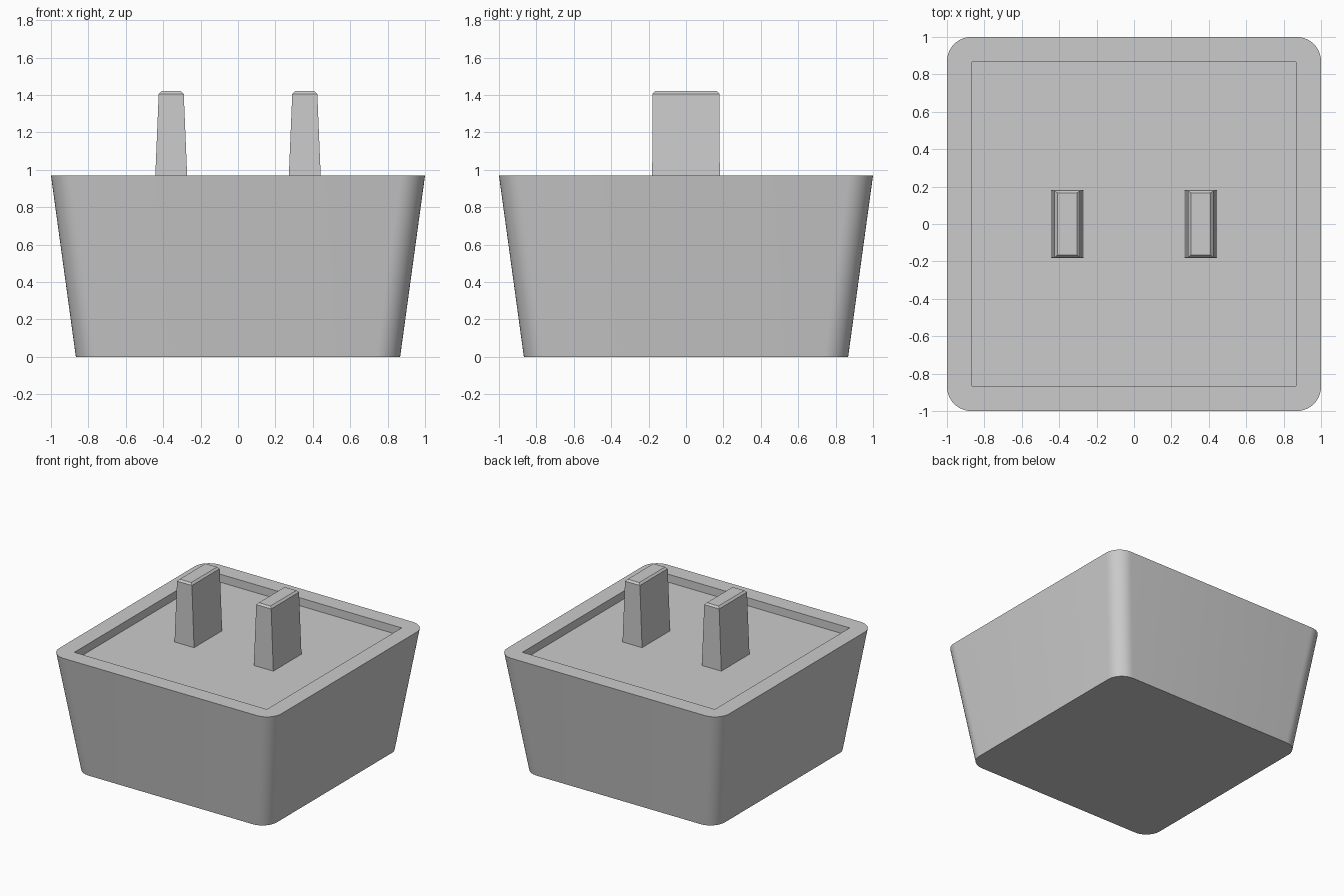
import bpy, bmesh, math

cube = bpy.data.objects.get("Cube")
if cube:
    bpy.data.objects.remove(cube, do_unlink=True)

grey = bpy.data.materials.new("light_grey")
grey.use_nodes = True
colour = (0.6, 0.6, 0.6, 1)
grey.diffuse_color = colour
grey.node_tree.nodes["Principled BSDF"].inputs["Base Color"].default_value = colour


def ring(hx, hy, radius, z, segments):
    """Rounded rectangle outline; zero radius stacks points on each corner."""
    points = []
    for quarter, (sx, sy) in enumerate([(1, 1), (-1, 1), (-1, -1), (1, -1)]):
        for i in range(segments + 1):
            a = math.pi / 2 * (quarter + i / segments)
            points.append((sx * (hx - radius) + radius * math.cos(a),
                           sy * (hy - radius) + radius * math.sin(a), z))
    return points


def loft(name, sections, segments, location=(0, 0, 0)):
    """Skin a stack of (half x, half y, radius, z) outlines and cap both ends."""
    bm = bmesh.new()
    loops = [[bm.verts.new(p) for p in ring(*s, segments)] for s in sections]
    for low, high in zip(loops, loops[1:]):
        for i in range(len(low)):
            j = (i + 1) % len(low)
            bm.faces.new((low[i], low[j], high[j], high[i]))
    bm.faces.new(loops[0][::-1])
    bm.faces.new(loops[-1])
    bmesh.ops.remove_doubles(bm, verts=bm.verts, dist=0.0001)
    bmesh.ops.recalc_face_normals(bm, faces=bm.faces)
    mesh = bpy.data.meshes.new(name)
    bm.to_mesh(mesh)
    bm.free()
    mesh.materials.append(grey)
    obj = bpy.data.objects.new(name, mesh)
    obj.location = location
    bpy.context.collection.objects.link(obj)
    return obj


# Tapered block with rounded corners and a shallow square recess in its top
body = loft("body", [
    (0.867, 0.867, 0.13, 0),
    (1, 1, 0.13, 0.97),
    (0.867, 0.867, 0, 0.97),
    (0.867, 0.867, 0, 0.905),
], 10)
bpy.ops.object.select_all(action='DESELECT')
body.select_set(True)
bpy.context.view_layer.objects.active = body
bpy.ops.object.shade_smooth_by_angle(angle=math.radians(30))

# Two tapered upright prongs with chamfered tips
for name, x in (("left_prong", 0.357), ("right_prong", -0.357)):
    loft(name, [
        (0.088, 0.181, 0, 0.9),
        (0.067, 0.179, 0, 1.405),
        (0.052, 0.166, 0, 1.42),
    ], 1, (x, 0, 0))
